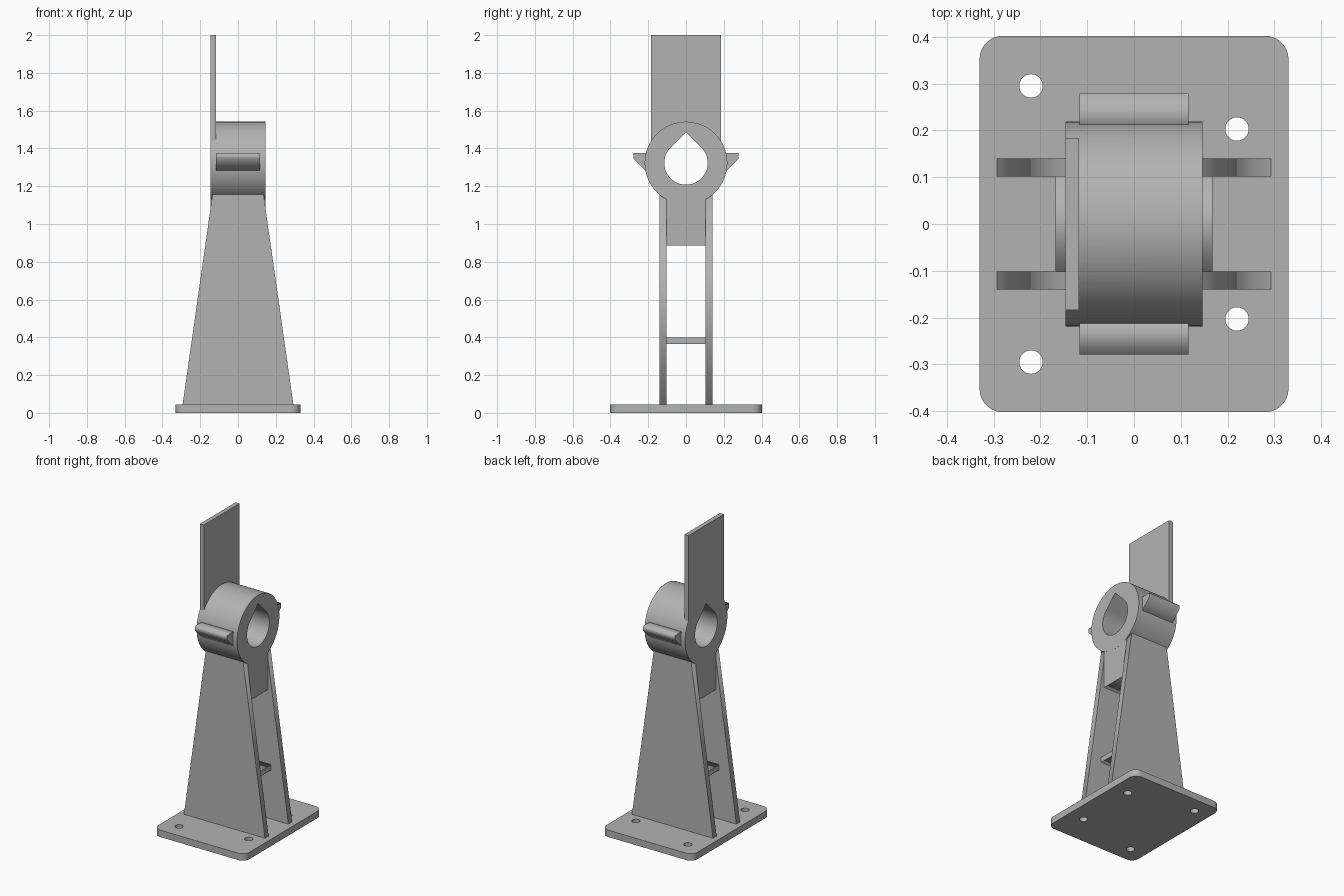
import bpy
from math import sin, cos, pi, sqrt, acos
from mathutils import Matrix

cube = bpy.data.objects.get("Cube")
if cube:
    bpy.data.objects.remove(cube, do_unlink=True)

grey = bpy.data.materials.new("plain grey")
grey.use_nodes = True
grey.diffuse_color = (0.45, 0.45, 0.45, 1)
grey.node_tree.nodes["Principled BSDF"].inputs["Base Color"].default_value = (0.45, 0.45, 0.45, 1)

# Profile planes: columns are the world directions of profile u, profile v and depth
AXES = {
    "X": Matrix(((0, 0, 1), (1, 0, 0), (0, 1, 0))).to_4x4(),
    "Y": Matrix(((1, 0, 0), (0, 0, -1), (0, 1, 0))).to_4x4(),
    "Z": Matrix.Identity(4),
}


def arc(cu, cv, r, start, end, n):
    """Points along an arc, both ends included."""
    return [(cu + r * cos(start + (end - start) * i / n),
             cv + r * sin(start + (end - start) * i / n)) for i in range(n + 1)]


def circle(cu, cv, r, n):
    return arc(cu, cv, r, 0, 2 * pi, n)[:-1]


def extrude(name, axis, loops, middle, half):
    """Extrude an outline, with optional hole loops, along a world axis."""
    curve = bpy.data.curves.new(name, "CURVE")
    curve.dimensions = "2D"
    curve.fill_mode = "BOTH"
    curve.extrude = half
    for loop in loops:
        spline = curve.splines.new("POLY")
        spline.points.add(len(loop) - 1)
        for point, (u, v) in zip(spline.points, loop):
            point.co = (u, v, 0, 1)
        spline.use_cyclic_u = True
    obj = bpy.data.objects.new(name, curve)
    bpy.context.collection.objects.link(obj)
    select(obj)
    bpy.ops.object.convert(target="MESH")
    obj = bpy.context.object
    obj.name = name
    obj.data.transform(AXES[axis] @ Matrix.Translation((0, 0, middle)))
    bpy.ops.object.mode_set(mode="EDIT")
    bpy.ops.mesh.select_all(action="SELECT")
    bpy.ops.mesh.remove_doubles(threshold=0.0001)
    bpy.ops.mesh.normals_make_consistent(inside=False)
    bpy.ops.object.mode_set(mode="OBJECT")
    obj.data.materials.clear()
    obj.data.materials.append(grey)
    return obj


def select(obj):
    bpy.ops.object.select_all(action="DESELECT")
    obj.select_set(True)
    bpy.context.view_layer.objects.active = obj


def smooth(obj):
    select(obj)
    bpy.ops.object.shade_smooth_by_angle(angle=0.5)


def box(u, v0, v1):
    return [(-u, v0), (u, v0), (u, v1), (-u, v1)]


# Base plate with rounded corners and four bolt holes
BASE_TOP = 0.045
outline = []
for i, (sx, sy) in enumerate([(1, 1), (-1, 1), (-1, -1), (1, -1)]):
    outline += arc(sx * 0.28, sy * 0.352, 0.05, i * pi / 2, (i + 1) * pi / 2, 10)
holes = [circle(x, s * y, 0.025, 32) for x, y in [(-0.22, 0.295), (0.22, 0.203)] for s in (-1, 1)]
smooth(extrude("base_plate", "Z", [outline] + holes, BASE_TOP / 2, BASE_TOP / 2))

# Two tapered side plates
taper = [(-0.293, BASE_TOP), (0.293, BASE_TOP), (0.135, 1.157), (-0.135, 1.157)]
for side, name in [(-1, "front_side_plate"), (1, "back_side_plate")]:
    extrude(name, "Y", [taper], -side * 0.121, 0.019)

# Cross pieces between the side plates
extrude("lower_shelf", "X", [box(0.102, 0.365, 0.4)], 0, 0.168)
extrude("upper_web", "X", [box(0.102, 0.885, 1.13)], 0, 0.1455)

# Bearing ring with a teardrop bore
RING_Z, RING_R, RING_HALF, BORE = 1.323, 0.2187, 0.146, 0.115
teardrop = arc(0, RING_Z, BORE, 3 * pi / 4, 9 * pi / 4, 48) + [(0, RING_Z + BORE * sqrt(2))]
ring = extrude("bearing_ring", "X", [circle(0, RING_Z, RING_R, 96), teardrop], 0, RING_HALF)

# Upright flag plate, flush with one end of the ring and merged into it
w, inner = 0.184, 0.2
a = acos(w / inner)
flag = extrude("flag_plate", "X", [arc(0, RING_Z, inner, a, pi - a, 32) + [(-w, 2), (w, 2)]],
               -RING_HALF + 0.0145, 0.0145)
union = ring.modifiers.new("flag", "BOOLEAN")
union.operation = "UNION"
union.solver = "EXACT"
union.object = flag
select(ring)
bpy.ops.object.modifier_apply(modifier="flag")
bpy.data.objects.remove(flag, do_unlink=True)
ring.name = "bearing_ring_with_flag"
smooth(ring)

# Chamfered tabs on the front and back of the ring
for side, name in [(-1, "front_tab"), (1, "back_tab")]:
    tab = [(0.19, 1.376), (0.279, 1.376), (0.279, 1.347), (0.216, 1.284), (0.19, 1.284)]
    extrude(name, "X", [[(side * y, z) for y, z in tab]], 0, 0.116)
